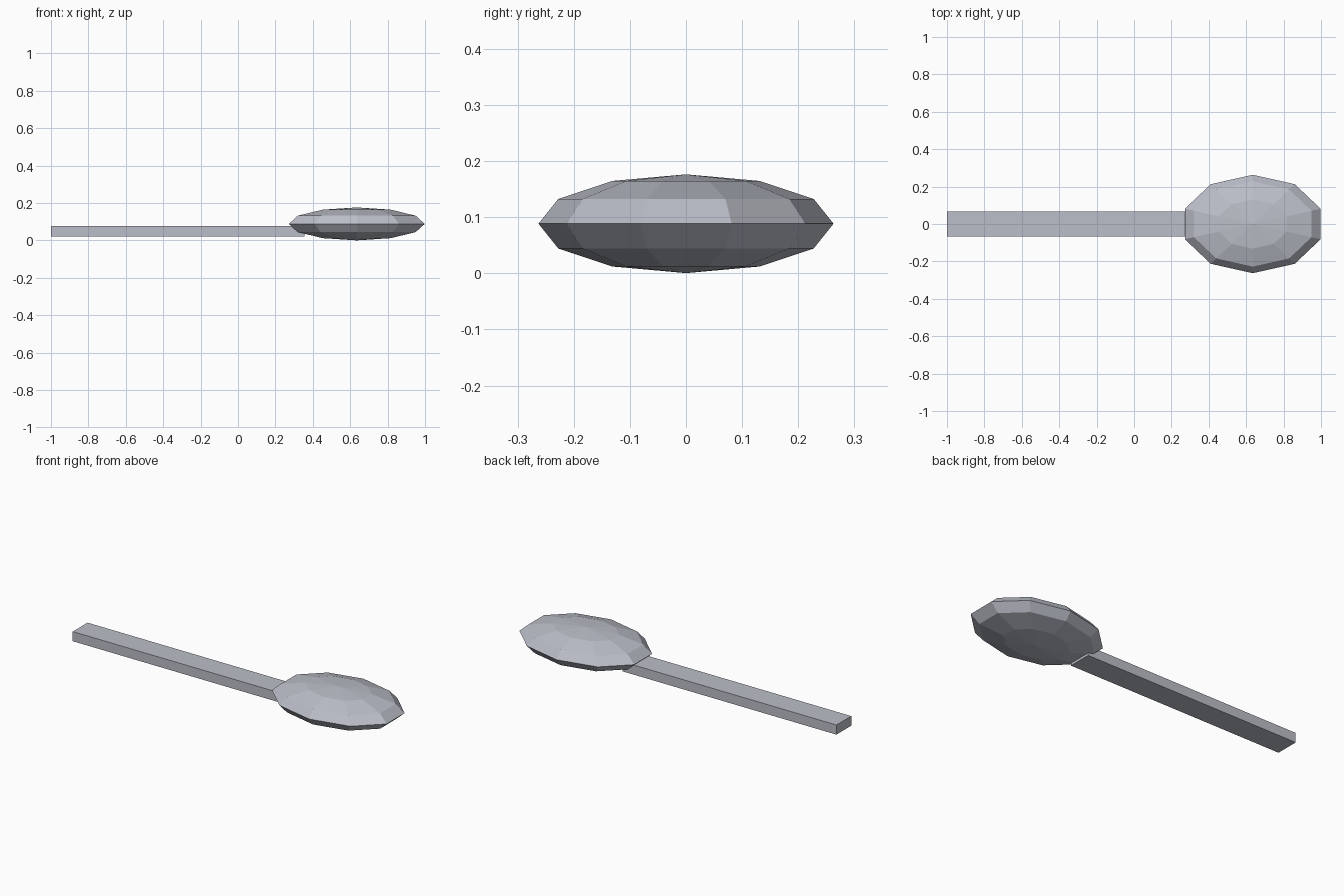
import bpy, bmesh
from mathutils import Matrix

if "Cube" in bpy.data.objects:
    bpy.data.objects.remove(bpy.data.objects["Cube"])

metal = bpy.data.materials.new("pale_grey_metal")
metal.diffuse_color = (0.50, 0.52, 0.58, 1)
metal.use_nodes = True
metal.node_tree.nodes["Principled BSDF"].inputs["Base Color"].default_value = metal.diffuse_color


def make_part(name, build, center, size):
    """Create a flat-shaded part from a bmesh primitive, scaled and placed."""
    bm = bmesh.new()
    build(bm)
    bm.transform(Matrix.Translation(center) @ Matrix.Diagonal((*size, 1)))
    mesh = bpy.data.meshes.new(name)
    bm.to_mesh(mesh)
    bm.free()
    mesh.materials.append(metal)
    obj = bpy.data.objects.new(name, mesh)
    bpy.context.collection.objects.link(obj)
    return obj


# Bowl: flattened ten-sided ellipsoid with corners on the +y and -y sides
make_part("bowl",
          lambda bm: bmesh.ops.create_uvsphere(bm, u_segments=10, v_segments=6, radius=1),
          (0.635, 0, 0.0885), (0.382, 0.263, 0.088))

# Handle: straight flat bar whose end tucks under the bowl
make_part("handle",
          lambda bm: bmesh.ops.create_cube(bm, size=1),
          (-0.322, 0, 0.05), (1.356, 0.134, 0.055))
